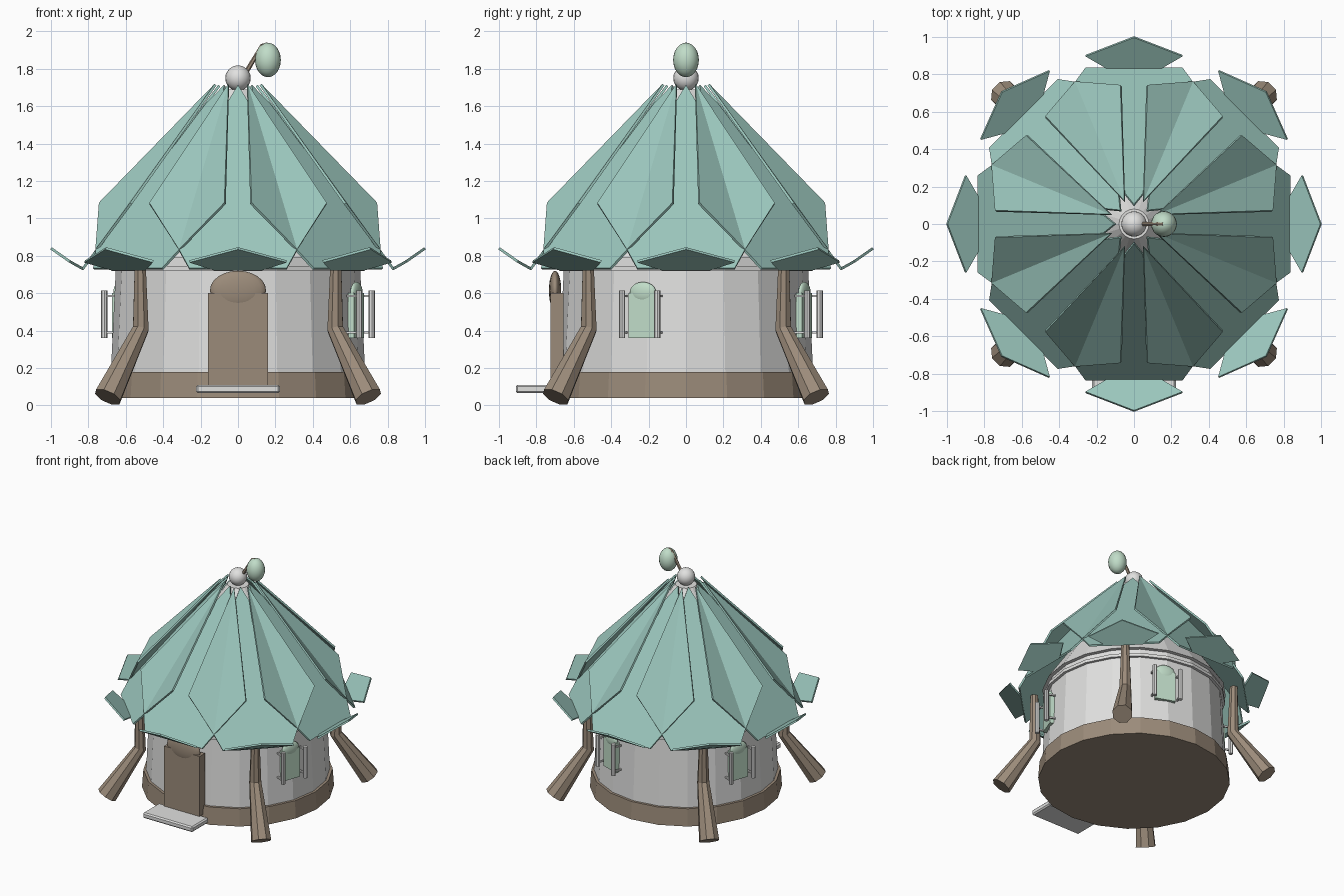
import bpy, bmesh
from math import pi, radians, cos, sin
from mathutils import Vector, Matrix

if "Cube" in bpy.data.objects:
    bpy.data.objects.remove(bpy.data.objects["Cube"])


def material(name, rgb):
    m = bpy.data.materials.new(name)
    m.use_nodes = True
    m.diffuse_color = (*rgb, 1)
    m.node_tree.nodes["Principled BSDF"].inputs["Base Color"].default_value = (*rgb, 1)
    return m


TEAL = material("teal leaf", (0.33, 0.57, 0.51))
BROWN = material("brown wood", (0.33, 0.26, 0.195))
WHITE = material("pale plaster", (0.75, 0.75, 0.74))
GREEN = material("pale green", (0.53, 0.72, 0.58))


def finish(name, bm, mat, turn=0, smooth=False):
    """Turn the mesh about the z axis and make it an object."""
    bm.transform(Matrix.Rotation(turn, 4, "Z"))
    bmesh.ops.recalc_face_normals(bm, faces=bm.faces)
    for f in bm.faces:
        f.smooth = smooth
    me = bpy.data.meshes.new(name)
    bm.to_mesh(me)
    bm.free()
    me.materials.append(mat)
    ob = bpy.data.objects.new(name, me)
    bpy.context.collection.objects.link(ob)
    return ob


def box(name, mat, centre, size, turn=0, bevel=0):
    bm = bmesh.new()
    bmesh.ops.create_cube(bm, size=1)
    bm.transform(Matrix.Translation(centre) @ Matrix.Diagonal((*size, 1)))
    if bevel:
        bmesh.ops.bevel(bm, geom=bm.edges[:], offset=bevel, segments=1, affect="EDGES")
    return finish(name, bm, mat, turn)


def ellipsoid(name, mat, centre, radii, turn=0):
    bm = bmesh.new()
    bmesh.ops.create_uvsphere(bm, u_segments=20, v_segments=12, radius=1)
    bm.transform(Matrix.Translation(centre) @ Matrix.Diagonal((*radii, 1)))
    return finish(name, bm, mat, turn, True)


def tube(name, mat, path, radii, sides=8, turn=0, smooth=False):
    """Sweep a polygon along a path in the xz plane."""
    bm = bmesh.new()
    path = [Vector(p) for p in path]
    rings = []
    for i, p in enumerate(path):
        d = (path[min(i + 1, len(path) - 1)] - path[max(i - 1, 0)]).normalized()
        side = Vector((0, 1, 0))
        up = d.cross(side)
        rings.append([bm.verts.new(p + radii[i] * (side * cos(a) + up * sin(a)))
                      for a in (2 * pi * (k + 0.5) / sides for k in range(sides))])
    for a, b in zip(rings, rings[1:]):
        for k in range(sides):
            n = (k + 1) % sides
            bm.faces.new((a[k], a[n], b[n], b[k]))
    bm.faces.new(rings[0])
    bm.faces.new(rings[-1])
    return finish(name, bm, mat, turn, smooth)


def drum(name, mat, low, high, r_low, r_high, sides=20):
    bm = bmesh.new()
    bmesh.ops.create_cone(bm, cap_ends=True, segments=sides, radius1=r_low,
                          radius2=r_high, depth=high - low)
    bm.transform(Matrix.Translation((0, 0, (low + high) / 2)))
    return finish(name, bm, mat)


def plate(name, half, turn, fold=False):
    """Thin leaf from half an outline of (radius, half width, height)."""
    bm = bmesh.new()
    right = [bm.verts.new(p) for p in half]
    left = [v if v.co.y == 0 else bm.verts.new((v.co.x, -v.co.y, v.co.z)) for v in right]
    if fold:
        bm.faces.new(right)
        bm.faces.new(left[::-1])
    else:
        bm.faces.new(right + [v for v in left[::-1] if v not in right])
    ob = finish(name, bm, TEAL, turn)
    mod = ob.modifiers.new("thickness", "SOLIDIFY")
    mod.thickness = 0.014
    mod.offset = 0


# Round body
drum("base_ring", BROWN, 0.04, 0.18, 0.71, 0.70)
drum("wall", WHITE, 0.17, 0.80, 0.68, 0.65)
drum("wall_rim", WHITE, 0.72, 0.745, 0.675, 0.675)
drum("inner_roof", WHITE, 0.79, 1.69, 0.68, 0.08)

# Roof: flat lower petals, folded upper petals and upturned eave leaves
for i in range(8):
    a = i * pi / 4
    plate("lower_petal", [(0.10, 0, 1.71), (0.18, 0.065, 1.604),
                          (0.755, 0.315, 0.83), (0.83, 0.26, 0.73)], a)
    plate("upper_petal", [(0.13, 0, 1.715), (0.71, 0.219, 1.08),
                          (0.82, 0, 0.83)], a + pi / 8, True)
    plate("eave_leaf", [(1.0, 0, 0.84), (0.90, 0.26, 0.77), (0.825, 0.13, 0.728)], a)

# Leaning root posts
for i in range(4):
    tube("root_post", BROWN, [(0.74, 0, 0.80), (0.735, 0, 0.41), (0.985, 0, 0.045)],
         [0.03, 0.046, 0.077], turn=pi / 4 + i * pi / 2)

# Door and step
box("door", BROWN, (0, -0.69, 0.355), (0.32, 0.07, 0.49))
ellipsoid("door_arch", BROWN, (0, -0.70, 0.615), (0.15, 0.033, 0.105))
box("door_step", WHITE, (0, -0.805, 0.088), (0.45, 0.21, 0.045), bevel=0.01)

# Windows with side bars
for angle in (-20, 70, 160):
    t = radians(angle)
    box("window", GREEN, (0.672, 0, 0.48), (0.035, 0.155, 0.24), t)
    ellipsoid("window_arch", GREEN, (0.674, 0, 0.605), (0.022, 0.075, 0.055), t)
    for s in (-0.1, 0.1):
        tube("window_bar", WHITE, [(0.725, s, 0.36), (0.725, s, 0.615)],
             [0.017, 0.017], 8, t)
        for z in (0.39, 0.585):
            box("bar_bracket", WHITE, (0.69, s, z), (0.07, 0.012, 0.012), t)

# Finial with hanging pod
ellipsoid("finial_ball", WHITE, (0, 0, 1.75), (0.068, 0.068, 0.068))
tube("pod_stem", BROWN, [(0.03, 0, 1.76), (0.13, 0, 1.925), (0.15, 0, 1.935), (0.16, 0, 1.90)],
     [0.013, 0.011, 0.009, 0.009], 6)
ellipsoid("hanging_pod", GREEN, (0.16, 0, 1.847), (0.069, 0.069, 0.092))
